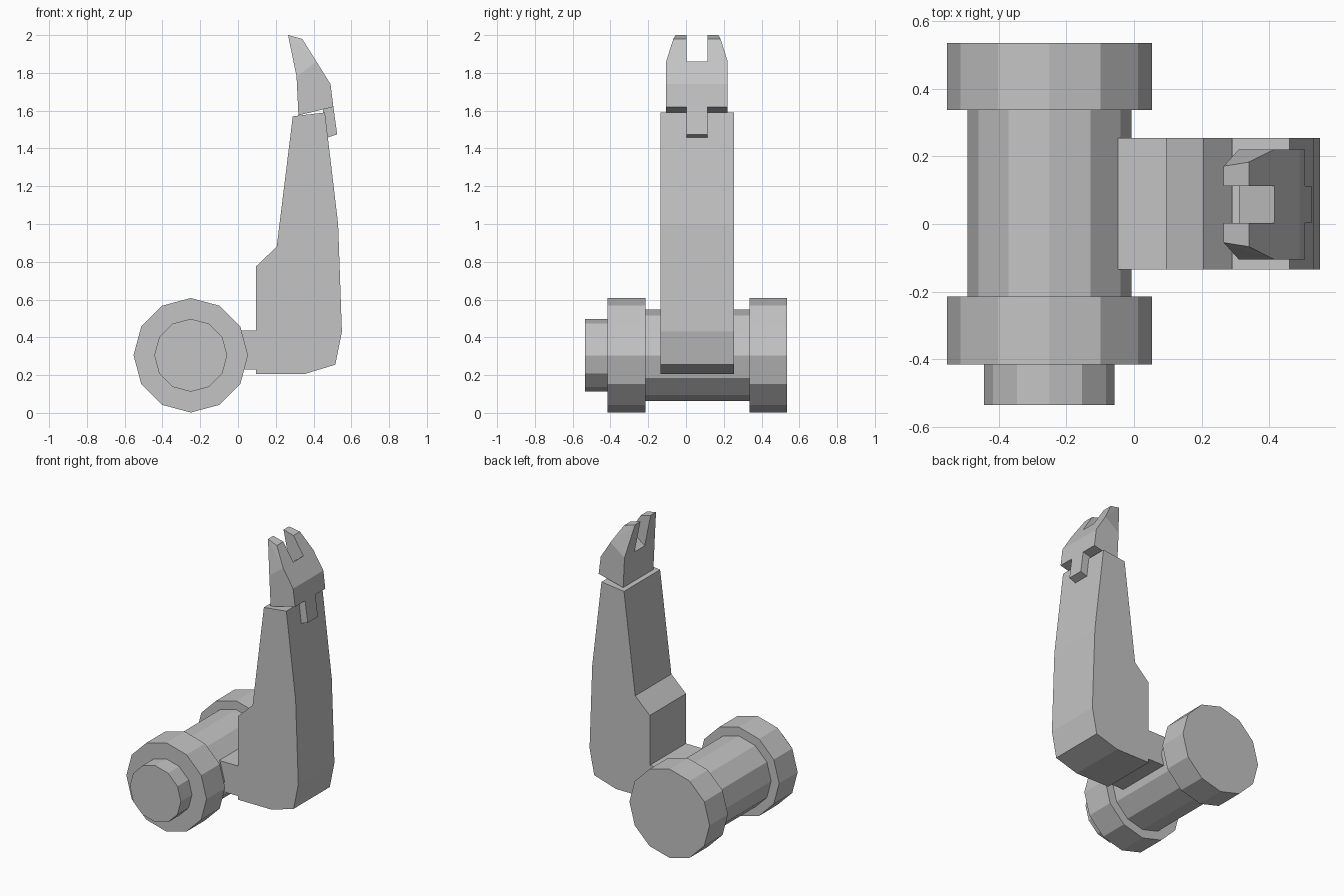
import bpy, bmesh, math

if "Cube" in bpy.data.objects:
    bpy.data.objects.remove(bpy.data.objects["Cube"])

grey = bpy.data.materials.new("plain grey")
grey.diffuse_color = (0.55, 0.55, 0.55, 1)
grey.use_nodes = True
grey.node_tree.nodes["Principled BSDF"].inputs["Base Color"].default_value = grey.diffuse_color


def make_object(name, bm):
    bmesh.ops.recalc_face_normals(bm, faces=bm.faces)
    mesh = bpy.data.meshes.new(name)
    bm.to_mesh(mesh)
    bm.free()
    mesh.materials.append(grey)
    ob = bpy.data.objects.new(name, mesh)
    bpy.context.collection.objects.link(ob)
    return ob


def extrude_profile(name, points, y0, y1):
    """Closed side profile (x, z) extruded along y."""
    bm = bmesh.new()
    a = [bm.verts.new((x, y0, z)) for x, z in points]
    b = [bm.verts.new((x, y1, z)) for x, z in points]
    bm.faces.new(a)
    bm.faces.new(b[::-1])
    n = len(points)
    for i in range(n):
        j = (i + 1) % n
        bm.faces.new((a[i], b[i], b[j], a[j]))
    return make_object(name, bm)


def lathe_y(name, steps, cx, cz, sides=12):
    """Stepped round part along y from (y, radius) pairs."""
    bm = bmesh.new()
    rings = []
    for y, r in steps:
        angles = [2 * math.pi * i / sides for i in range(sides)]
        rings.append([bm.verts.new((cx + r * math.cos(t), y, cz + r * math.sin(t)))
                      for t in angles])
    for a, b in zip(rings, rings[1:]):
        for i in range(sides):
            j = (i + 1) % sides
            bm.faces.new((a[i], a[j], b[j], b[i]))
    bm.faces.new(rings[0])
    bm.faces.new(rings[-1])
    return make_object(name, bm)


# Hinge barrel with two collars and a front end cap
lathe_y("hinge_barrel",
        [(-0.535, 0.193), (-0.415, 0.193), (-0.415, 0.303), (-0.215, 0.303),
         (-0.215, 0.243), (0.337, 0.243), (0.337, 0.303), (0.535, 0.303)],
        -0.25, 0.305)

# Upright arm, with the short block joining it to the barrel
ARM_Y = (-0.135, 0.255)
extrude_profile("arm",
                [(0.095, 0.205), (0.35, 0.205), (0.515, 0.255), (0.55, 0.43),
                 (0.53, 1.0), (0.46, 1.59), (0.29, 1.57), (0.205, 0.88),
                 (0.095, 0.775), (0.095, 0.435), (-0.048, 0.435),
                 (-0.048, 0.23), (0.095, 0.23)], *ARM_Y)

# Claw base and its locking tab
MID = 0.058
HALF, SLOT = 0.163, 0.055
extrude_profile("claw_base",
                [(0.32, 1.575), (0.505, 1.62), (0.49, 1.74),
                 (0.415, 1.86), (0.31, 1.78)], MID - HALF, MID + HALF)
extrude_profile("claw_tab",
                [(0.45, 1.607), (0.505, 1.62), (0.525, 1.475), (0.472, 1.457)],
                MID - SLOT, MID + SLOT)

# Two tapered prongs, mirrored across the slot
prong = [(0.31, 1.78, HALF), (0.415, 1.86, HALF),
         (0.34, 1.98, 0.125), (0.265, 2.0, 0.113)]
for side, label in ((-1, "front"), (1, "back")):
    bm = bmesh.new()
    for x, z, outer in prong:
        bm.verts.new((x, MID + side * SLOT, z))
        bm.verts.new((x, MID + side * outer, z))
    bmesh.ops.convex_hull(bm, input=bm.verts)
    make_object(label + "_prong", bm)
